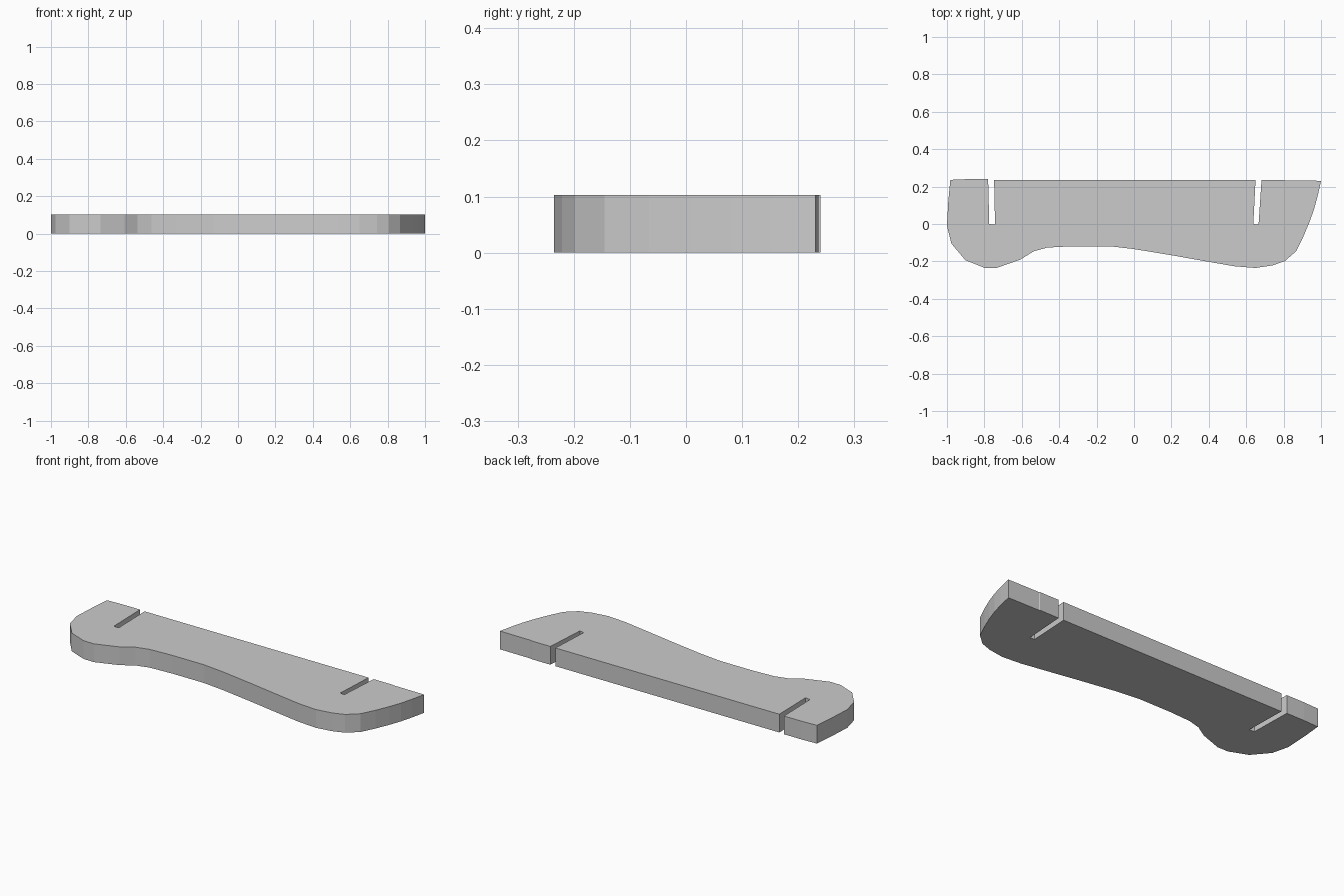
import bpy, bmesh

HEIGHT = 0.103

# Curved front edge, from the back right corner round to the back left corner
front_edge = [
    (1.0, 0.231), (0.982, 0.15), (0.963, 0.08), (0.938, 0.01), (0.906, -0.066),
    (0.867, -0.145), (0.807, -0.198), (0.742, -0.221), (0.65, -0.235),
    (0.537, -0.226), (0.37, -0.197), (0.195, -0.166), (0.0, -0.134),
    (-0.13, -0.119), (-0.33, -0.119), (-0.463, -0.126), (-0.537, -0.146),
    (-0.607, -0.19), (-0.735, -0.235), (-0.80, -0.234), (-0.902, -0.193),
    (-0.976, -0.105), (-1.0, -0.01), (-0.993, 0.12), (-0.982, 0.236),
]
# Straight back edge with the two narrow through slots
left_slot = [(-0.89, 0.24), (-0.78, 0.24), (-0.774, 0.0), (-0.743, -0.004), (-0.748, 0.236)]
right_slot = [(0.65, 0.236), (0.638, 0.0), (0.666, -0.004), (0.682, 0.236), (0.80, 0.236), (0.807, 0.233)]

# Slab: outline face extruded upwards
bm = bmesh.new()
outline = front_edge + left_slot + right_slot
face = bm.faces.new([bm.verts.new((x, y, 0)) for x, y in outline])
top = bmesh.ops.extrude_face_region(bm, geom=[face], use_keep_orig=True)["geom"]
bmesh.ops.translate(bm, vec=(0, 0, HEIGHT),
                    verts=[v for v in top if isinstance(v, bmesh.types.BMVert)])
bmesh.ops.recalc_face_normals(bm, faces=bm.faces)
mesh = bpy.data.meshes.new("slotted_plate")
bm.to_mesh(mesh)
bm.free()
plate = bpy.data.objects.new("slotted_plate", mesh)
bpy.context.collection.objects.link(plate)
